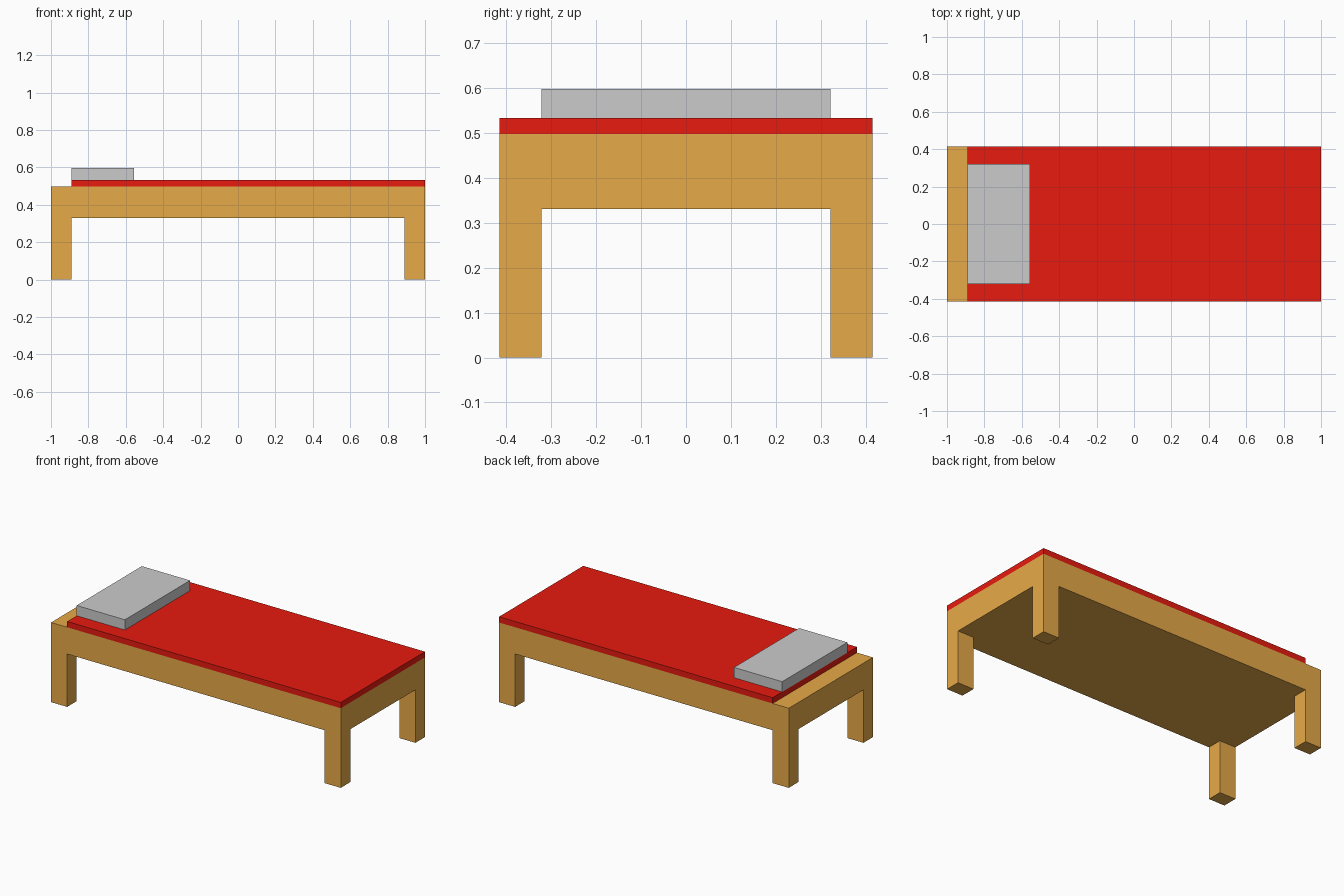
import bpy
import bmesh
from mathutils import Vector

if "Cube" in bpy.data.objects:
    bpy.data.objects.remove(bpy.data.objects["Cube"])


def material(name, rgb):
    mat = bpy.data.materials.new(name)
    mat.diffuse_color = (*rgb, 1)
    mat.use_nodes = True
    mat.node_tree.nodes["Principled BSDF"].inputs["Base Color"].default_value = mat.diffuse_color
    return mat


def box(name, lo, hi, mat=None):
    """Flat-shaded box between two opposite corners."""
    lo, hi = Vector(lo), Vector(hi)
    bm = bmesh.new()
    bmesh.ops.create_cube(bm, size=1)
    bmesh.ops.scale(bm, vec=hi - lo, verts=bm.verts)
    mesh = bpy.data.meshes.new(name)
    bm.to_mesh(mesh)
    bm.free()
    if mat:
        mesh.materials.append(mat)
    obj = bpy.data.objects.new(name, mesh)
    obj.location = (lo + hi) / 2
    bpy.context.collection.objects.link(obj)
    return obj


wood = material("wood", (0.8, 0.4, 0.065))
red = material("red_cloth", (0.8, 0.011, 0.005))

HX, HY = 1.0, 0.415              # half length and half width
LEG_X, LEG_Y = 0.111, 0.094      # leg section
Z_UNDER, Z_FRAME, Z_MATTRESS, Z_PILLOW = 0.33, 0.497, 0.533, 0.597
INNER_X, INNER_Y = HX - LEG_X, HY - LEG_Y

# Wooden bed base
box("bed_frame", (-HX, -HY, Z_UNDER), (HX, HY, Z_FRAME), wood)

# Four corner legs
for end, sx in (("head", -1), ("foot", 1)):
    for side, sy in (("front", -1), ("back", 1)):
        xs = sorted((sx * INNER_X, sx * HX))
        ys = sorted((sy * INNER_Y, sy * HY))
        box(f"{end}_{side}_leg", (xs[0], ys[0], 0), (xs[1], ys[1], Z_UNDER), wood)

# Mattress, stopping short of the head end
box("mattress", (-INNER_X, -HY, Z_FRAME), (HX, HY, Z_MATTRESS), red)

# Pillow
box("pillow", (-INNER_X, -INNER_Y, Z_MATTRESS), (-0.556, INNER_Y, Z_PILLOW))
